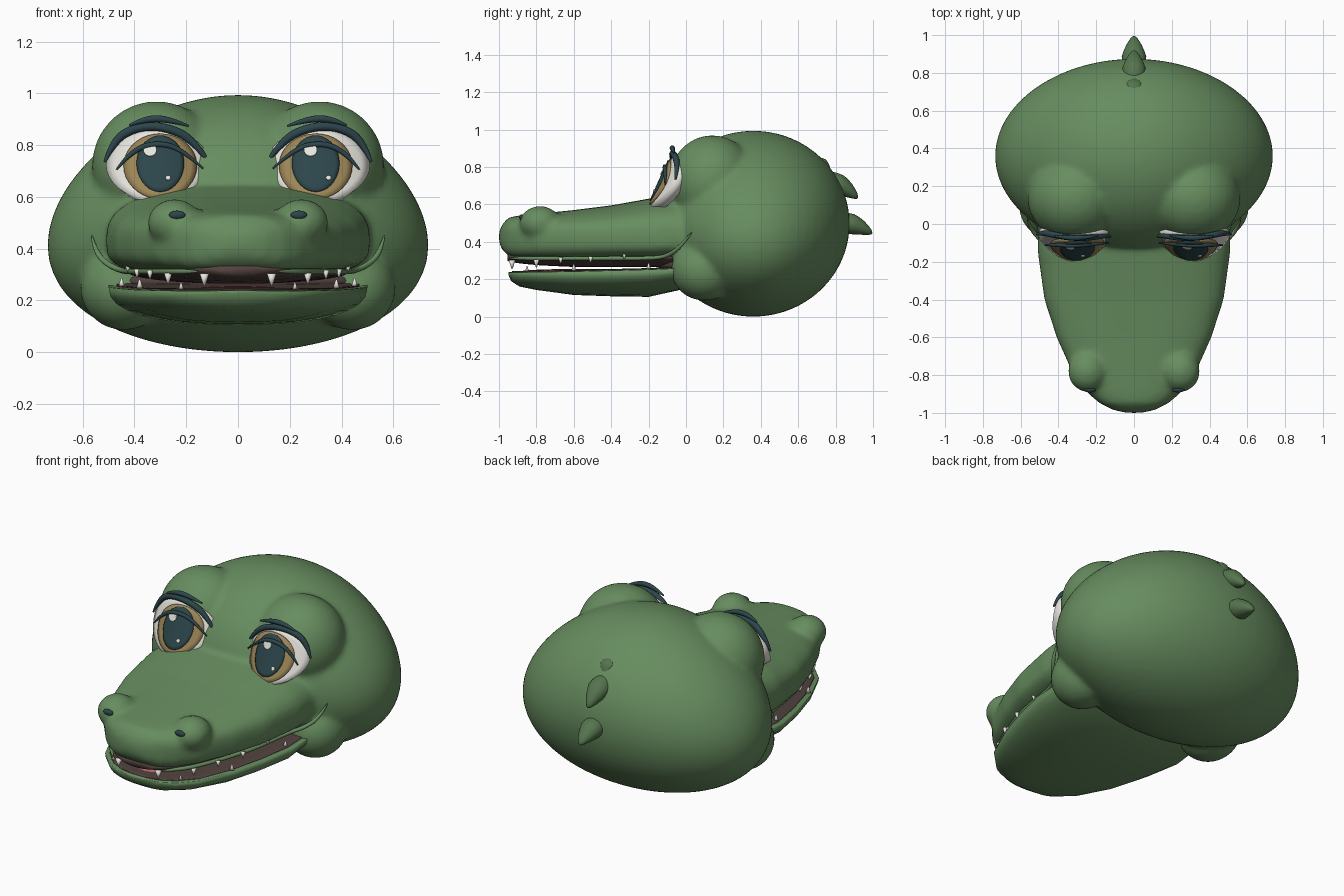
import bpy, bmesh, math
from mathutils import Matrix, Vector

cube = bpy.data.objects.get("Cube")
if cube:
    bpy.data.objects.remove(cube, do_unlink=True)


def material(name, r, g, b):
    m = bpy.data.materials.new(name)
    m.use_nodes = True
    m.diffuse_color = (r, g, b, 1)
    node = m.node_tree.nodes["Principled BSDF"]
    node.inputs["Base Color"].default_value = (r, g, b, 1)
    node.inputs["Roughness"].default_value = 0.7
    return m


GREEN = material("skin_green", .135, .265, .115)
DARK = material("spike_green", .09, .175, .075)
TEAL = material("dark_teal", .025, .06, .07)
TAN = material("iris_tan", .34, .24, .095)
WHITE = material("ivory_white", .8, .78, .73)
BROWN = material("mouth_brown", .085, .055, .05)
PINK = material("tongue_pink", .5, .14, .14)


def finish(name, bm, mat):
    mesh = bpy.data.meshes.new(name)
    for f in bm.faces:
        f.smooth = True
    bm.to_mesh(mesh)
    bm.free()
    ob = bpy.data.objects.new(name, mesh)
    bpy.context.collection.objects.link(ob)
    mesh.materials.append(mat)
    return ob


def ellipsoid(bm, center, radii, rot=Matrix(), segs=32):
    mat = Matrix.Translation(center) @ rot @ Matrix.Diagonal((*radii, 1))
    return bmesh.ops.create_uvsphere(bm, u_segments=segs, v_segments=segs // 2,
                                     radius=1, matrix=mat)["verts"]


def power(v, e):
    return math.copysign(abs(v) ** e, v)


def loft(bm, stations, top_n, low_n, segs=32):
    """Skin superellipse sections given as (y, half width, mid z, rise, drop)."""
    rings = []
    for y, w, z, up, down in stations:
        ring = []
        for i in range(segs):
            a = math.tau * i / segs
            n, h = (top_n, up) if math.sin(a) >= 0 else (low_n, down)
            ring.append(bm.verts.new((w * power(math.cos(a), 2 / n), y,
                                      z + h * power(math.sin(a), 2 / n))))
        rings.append(ring)
    faces = [bm.faces.new(rings[0]), bm.faces.new(rings[-1])]
    for a, b in zip(rings, rings[1:]):
        for i in range(segs):
            j = (i + 1) % segs
            faces.append(bm.faces.new((a[i], a[j], b[j], b[i])))
    bmesh.ops.recalc_face_normals(bm, faces=faces)


def tube(name, points, radius, mat, taper=0.3):
    cu = bpy.data.curves.new(name, "CURVE")
    cu.dimensions = "3D"
    cu.bevel_depth, cu.bevel_resolution, cu.use_fill_caps = radius, 3, True
    sp = cu.splines.new("NURBS")
    sp.points.add(len(points) - 1)
    for i, (p, co) in enumerate(zip(sp.points, points)):
        p.co = (*co, 1)
        p.radius = taper if i in (0, len(points) - 1) else 1
    sp.use_endpoint_u, sp.order_u, sp.resolution_u = True, 3, 8
    cu.materials.append(mat)
    ob = bpy.data.objects.new(name, cu)
    bpy.context.collection.objects.link(ob)


# Head: skull, eye mounds, cheeks, snout and nostril bumps fused into one skin
bm = bmesh.new()
for v in ellipsoid(bm, (0, 0, 0), (1, 1, 1), segs=64):
    x, y, z = v.co
    v.co = (x * (.725 - .13 * z), .36 + .515 * y, .497 + .497 * z)
SNOUT = [(-1.0, .04, .43, .02, .03), (-.985, .11, .43, .06, .07),
         (-.95, .18, .44, .09, .115), (-.9, .24, .44, .1, .13),
         (-.8, .32, .44, .11, .135), (-.6, .41, .44, .13, .14),
         (-.4, .475, .44, .155, .14), (-.15, .51, .44, .2, .14),
         (.05, .51, .44, .22, .12), (.2, .44, .44, .15, .1)]
loft(bm, SNOUT, 2.5, 4)
for s in (-1, 1):
    ellipsoid(bm, (s * .315, .14, .72), (.25, .235, .25))
    ellipsoid(bm, (s * .44, .1, .25), (.17, .18, .165))
    ellipsoid(bm, (s * .245, -.78, .5), (.105, .11, .092))
head = finish("head", bm, GREEN)
remesh = head.modifiers.new("fuse", "REMESH")
remesh.mode, remesh.voxel_size, remesh.use_smooth_shade = "VOXEL", .014, True
soften = head.modifiers.new("soften", "SMOOTH")
soften.factor, soften.iterations = .5, 12

# Lower jaw with its brown floor
JAW = [(-.95, .05, .235, .004, .01), (-.935, .13, .235, .004, .045),
       (-.89, .22, .236, .004, .075), (-.8, .31, .238, .004, .095),
       (-.6, .4, .241, .004, .125), (-.4, .46, .246, .004, .137),
       (-.2, .5, .251, .004, .145), (0, .5, .26, .004, .11), (.12, .45, .26, .004, .05)]
bm = bmesh.new()
loft(bm, JAW, 2.2, 2.4)
finish("lower_jaw", bm, GREEN)
bm = bmesh.new()
loft(bm, [(y * .98, w * .94, z, .009, .005) for y, w, z, u, d in JAW], 8, 2)
finish("mouth_floor", bm, BROWN)

# Palate, throat and tongue
bm = bmesh.new()
loft(bm, [(y * .97, w * .86, .32, .02, .01 + .045 * min(1, w / .4))
          for y, w, z, u, d in SNOUT[1:-1]], 2, 2.2)
finish("palate", bm, BROWN)
bm = bmesh.new()
ellipsoid(bm, (0, -.02, .275), (.46, .13, .06))
finish("throat", bm, BROWN)
bm = bmesh.new()
ellipsoid(bm, (0, -.5, .243), (.2, .38, .013))
finish("tongue", bm, PINK)


# Eyes: curved plates that follow one tilted, rounded surface
def eye_y(u, z, lift):
    return -.13 + 2 * u * u + .45 * (z - .73) - lift


def eye_plate(name, side, cu, cz, ru, rz, lift, thick, mat):
    bm = bmesh.new()
    rows, segs = 6, 36
    rings = []
    for k in range(1, rows + 1):
        ring = []
        for i in range(segs):
            a, r = math.tau * i / segs, k / rows
            u, z = cu + ru * r * math.cos(a), cz + rz * r * math.sin(a)
            ring.append(bm.verts.new((side * .31 + u, eye_y(u, z, lift), z)))
        rings.append(ring)
    bm.faces.new(rings[0])
    for a, b in zip(rings, rings[1:]):
        for i in range(segs):
            j = (i + 1) % segs
            bm.faces.new((a[i], b[i], b[j], a[j]))
    bm.normal_update()
    if sum(f.normal.y for f in bm.faces) > 0:
        bmesh.ops.reverse_faces(bm, faces=bm.faces[:])
    ob = finish(name, bm, mat)
    solid = ob.modifiers.new("thickness", "SOLIDIFY")
    solid.thickness, solid.offset = thick, -1


def lid(name, side, pts, radius, lift):
    tube(name, [(side * (.31 + u), eye_y(u, z, lift), z) for u, z in pts],
         radius, TEAL)


for s, tag in ((-1, "right"), (1, "left")):
    eye_plate(tag + "_eye_white", s, 0, .725, .2, .14, 0, .06, WHITE)
    eye_plate(tag + "_iris", s, -s * .01, .72, .142, .125, .009, .009, TAN)
    eye_plate(tag + "_pupil", s, -s * .01, .73, .092, .108, .016, .008, TEAL)
    eye_plate(tag + "_large_glint", s, -.03, .782, .026, .023, .022, .007, WHITE)
    eye_plate(tag + "_small_glint", s, .04, .675, .01, .009, .022, .007, WHITE)
    lid(tag + "_upper_lash", s, [(.205, .735), (.17, .82), (.08, .872), (-.03, .872),
                                 (-.14, .82), (-.2, .73)], .017, .012)
    lid(tag + "_eyelid_line", s, [(.16, .705), (.11, .77), (.02, .81),
                                  (-.09, .79), (-.175, .71)], .011, .022)
    lid(tag + "_brow", s, [(.11, .877), (.05, .902), (-.04, .902), (-.12, .874)],
        .014, .025)

    # Nostril
    bm = bmesh.new()
    ellipsoid(bm, (s * .235, -.878, .53), (.032, .014, .017), segs=20)
    finish(tag + "_nostril", bm, TEAL)

    # Lip line running back into the smile
    lip = [(s * w * .86, y * .99, .312) for y, w, z, u, d in SNOUT[2:8]]
    lip += [(s * .5, -.08, .335), (s * .55, -.02, .385), (s * .565, .03, .45)]
    tube(tag + "_lip", lip, .011, GREEN)

    # Teeth: upper ones point down, lower ones point up
    bm = bmesh.new()
    for x, y, z, size, up in ((.13, -.93, .28, .018, 0), (.27, -.8, .285, .016, 0),
                              (.34, -.67, .3, .013, 0), (.39, -.51, .305, .013, 0),
                              (.425, -.33, .325, .013, 0), (.38, -.6, .265, .013, 1),
                              (.22, -.85, .258, .01, 1), (.45, -.2, .27, .013, 1)):
        turn = Matrix.Rotation(0 if up else math.pi, 4, "X")
        bmesh.ops.create_cone(bm, cap_ends=True, segments=12, radius1=size,
                              radius2=size * .2, depth=size * 2.6,
                              matrix=Matrix.Translation((s * x, y, z)) @ turn)
    finish(tag + "_teeth", bm, WHITE)

# Back spikes: blunt at the root, tapering and drooping to the tip
for i, (y, z, w, h, length, drop) in enumerate(((.73, .81, .05, .035, .06, -.5),
                                                (.82, .705, .062, .055, .12, -.45),
                                                (.885, .495, .065, .055, .12, -.25))):
    bm = bmesh.new()
    for v in ellipsoid(bm, (0, 0, 0), (1, 1, 1), segs=24):
        t = max(0, v.co.y)
        v.co = (v.co.x * w * (1 - .45 * t), v.co.y * length,
                v.co.z * h * (1 - .4 * t) - .02 * t * t)
    turn = Matrix.Translation((0, y, z)) @ Matrix.Rotation(drop, 4, "X")
    bmesh.ops.transform(bm, matrix=turn, verts=bm.verts[:])
    finish("back_spike_%d" % (i + 1), bm, DARK)
